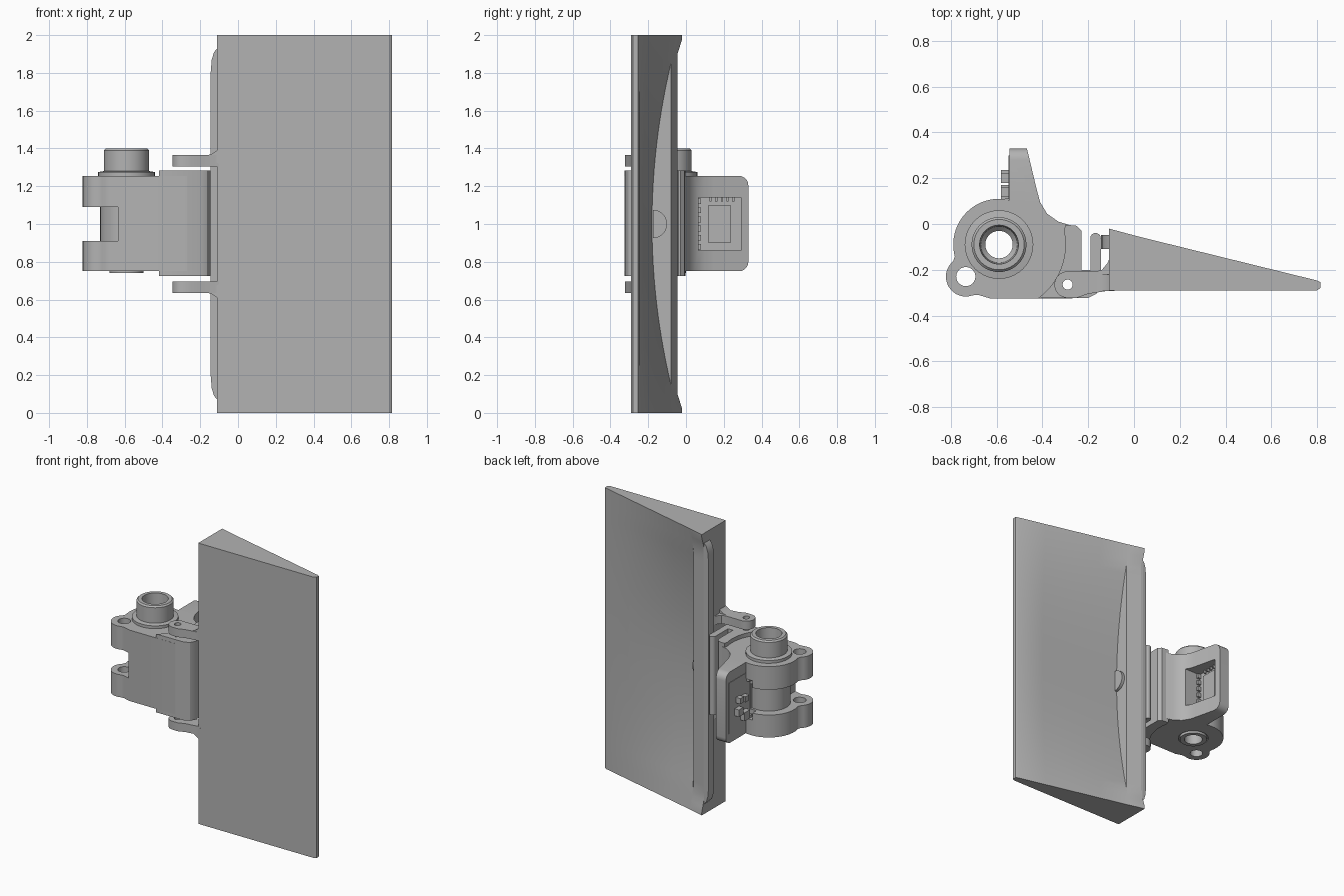
import bpy, bmesh
from math import sin, cos, radians, pi
from mathutils import Vector

cube = bpy.data.objects.get("Cube")
if cube:
    bpy.data.objects.remove(cube, do_unlink=True)

grey = bpy.data.materials.new("plain grey")
grey.use_nodes = True
grey.diffuse_color = (0.45, 0.45, 0.45, 1)
grey.node_tree.nodes["Principled BSDF"].inputs["Base Color"].default_value = grey.diffuse_color

AXIS = (-0.59, -0.09)    # main barrel
EAR = (-0.735, -0.23)    # bolt ear
PIVOT = (-0.29, -0.265)  # flap pivot


def finish(name, bm, smooth=True):
    bmesh.ops.recalc_face_normals(bm, faces=bm.faces)
    mesh = bpy.data.meshes.new(name)
    bm.to_mesh(mesh)
    bm.free()
    mesh.materials.append(grey)
    ob = bpy.data.objects.new(name, mesh)
    bpy.context.collection.objects.link(ob)
    if smooth:
        shade(ob)
    return ob


def shade(ob):
    bpy.ops.object.select_all(action="DESELECT")
    ob.select_set(True)
    bpy.context.view_layer.objects.active = ob
    bpy.ops.object.shade_smooth_by_angle(angle=radians(30))


def arc(center, r, start, end, n=16):
    angles = [radians(start + (end - start) * i / n) for i in range(n + 1)]
    return [(center[0] + r * cos(a), center[1] + r * sin(a)) for a in angles]


def prism_mesh(points, lo, hi, along="z"):
    bm = bmesh.new()
    place = (lambda a, b, h: (a, b, h)) if along == "z" else (lambda a, b, h: (a, h, b))
    face = bm.faces.new([bm.verts.new(place(a, b, lo)) for a, b in points])
    out = bmesh.ops.extrude_face_region(bm, geom=[face])
    verts = [v for v in out["geom"] if isinstance(v, bmesh.types.BMVert)]
    shift = Vector(place(0, 0, hi - lo))
    bmesh.ops.translate(bm, verts=verts, vec=shift)
    return bm


def prism(name, points, lo, hi, along="z"):
    return finish(name, prism_mesh(points, lo, hi, along))


def box(name, x, y, z):
    return prism(name, [(x[0], y[0]), (x[1], y[0]), (x[1], y[1]), (x[0], y[1])], *z)


def cut(ob, cutters):
    for cutter in cutters:
        cutter.hide_render = True
        mod = ob.modifiers.new("cut", "BOOLEAN")
        mod.operation = "DIFFERENCE"
        mod.solver = "EXACT"
        mod.object = cutter
        bpy.context.view_layer.objects.active = ob
        bpy.ops.object.modifier_apply(modifier=mod.name)
        bpy.data.objects.remove(cutter, do_unlink=True)
    shade(ob)


def drill(center, r):
    return prism("drill", arc(center, r, 0, 345, 23), 0.5, 1.6)


# Wedge flap: sections along z, with a dished back
def flap_section(z):
    d = abs(z - 1)
    if d < 0.85:
        dish, rim = -0.08 - 0.1 * (1 - (d / 0.85) ** 2), -0.08
    else:
        dish = rim = -0.08 + 0.03 * (d - 0.85) / 0.15
    tip = -0.045 + 0.025 * min(1, max(0, (d - 0.9) / 0.08))
    back = [(0.8 * t, dish + (-0.247 - dish) * t) for t in (1, 0.75, 0.5, 0.25, 0)]
    return [(-0.11, -0.29), (0.8, -0.29), (0.815, -0.28), (0.815, -0.255)] + back + [
        (-0.002, rim + 0.001), (-0.11, tip)]


bm = bmesh.new()
half = [0.05 * i for i in range(18)] + [0.9, 0.94, 0.98, 1]
rings = []
for z in [1 - d for d in reversed(half)] + [1 + d for d in half[1:]]:
    rings.append([bm.verts.new((x, y, z)) for x, y in flap_section(z)])
for low, high in zip(rings, rings[1:]):
    for i in range(len(low)):
        j = (i + 1) % len(low)
        bm.faces.new((low[i], low[j], high[j], high[i]))
bm.faces.new(rings[0])
bm.faces.new(rings[-1])
finish("flap", bm)

# Half-round boss in the dish
boss = [(y, 1 + z) for y, z in arc((-0.175, 0), 0.075, -90, 90)]
bm = bmesh.new()
face = bm.faces.new([bm.verts.new((-0.01, y, z)) for y, z in boss])
out = bmesh.ops.extrude_face_region(bm, geom=[face])
bmesh.ops.translate(bm, vec=(0.03, 0, 0),
                    verts=[v for v in out["geom"] if isinstance(v, bmesh.types.BMVert)])
finish("flap_boss", bm)

# Long lip along the thick edge of the flap
side = [(-0.145, 0.8), (-0.139, 0.87), (-0.127, 0.91), (-0.1, 0.94)]
lip = [(x, 1 + z) for x, z in reversed(side)] + [(x, 1 - z) for x, z in side]
prism("flap_lip", lip, -0.11, -0.047, "y")

# Hinge arms with flared roots
arm = arc(PIVOT, 0.058, 80, 270) + [
    (-0.25, -0.323), (-0.2, -0.305), (-0.1, -0.29), (-0.1, -0.13),
    (-0.115, -0.17), (-0.14, -0.2), (-0.17, -0.208), (-0.235, -0.208)]
for name, s in (("upper", 1), ("lower", -1)):
    lo, hi = sorted((1 + s * 0.305, 1 + s * 0.365))
    cut(prism(name + "_arm", arm, lo, hi), [drill(PIVOT, 0.022)])
    root = [(-0.18, 0.36), (-0.14, 0.37), (-0.11, 0.39), (-0.085, 0.415), (-0.085, 0.31)]
    prism(name + "_arm_root", [(x, 1 + s * z) for x, z in root], -0.292, -0.22, "y")

# Hinge body: barrel, bolt ear and rear wing in one outline
outline = arc(EAR, 0.087, 130, 290) + [
    (-0.68, -0.31), (-0.63, -0.325), (-0.27, -0.325), (-0.24, -0.2), (-0.24, -0.03),
    (-0.28, -0.005), (-0.33, 0.01), (-0.38, 0.045), (-0.41, 0.095), (-0.425, 0.15),
    (-0.468, 0.33), (-0.545, 0.33)] + arc(AXIS, 0.2, 77, 195, 24)
bm = prism_mesh(outline, 0.75, 1.255)
bm.edges.ensure_lookup_table()
corners = [e for e in bm.edges if all(v.co.y > 0.32 for v in e.verts)
           and abs(e.verts[0].co.z - e.verts[1].co.z) < 0.01]
bmesh.ops.bevel(bm, geom=corners, offset=0.05, segments=5, affect="EDGES", profile=0.5)
body = finish("hinge_body", bm)
cut(body, [
    box("gap", (-0.9, -0.635), (-0.4, 0.2), (0.91, 1.09)),
    box("rear_gap", (-0.7, -0.552), (-0.02, 0.2), (0.91, 1.09)),
    box("window", (-0.6, -0.3), (0.065, 0.29), (0.86, 1.14)),
    drill(AXIS, 0.1), drill(EAR, 0.042), drill(PIVOT, 0.022)])

# Taller knuckle block with a spring hook
hook = arc((-0.168, -0.062), 0.023, 0, 180, 8)
knuckle = [(-0.2, -0.323), (-0.165, -0.305), (-0.145, -0.27)] + hook + [
    (-0.191, -0.2), (-0.23, -0.2), (-0.23, -0.03), (-0.25, -0.008), (-0.3, -0.003)] + arc(
    AXIS, 0.29, 12, -54)
cut(prism("hinge_knuckle", knuckle, 0.725, 1.283), [drill(PIVOT, 0.022)])

# Turned bushing through the barrel
rings = [(0.06, 0.74), (0.09, 0.74), (0.09, 0.76), (0.14, 0.76), (0.14, 1.25), (0.15, 1.25),
         (0.15, 1.275), (0.12, 1.28), (0.12, 1.39), (0.11, 1.4), (0.085, 1.4), (0.08, 1.29),
         (0.06, 1.27)]
bm = bmesh.new()
verts = [bm.verts.new((r, 0, z)) for r, z in rings]
edges = [bm.edges.new((verts[i - 1], v)) for i, v in enumerate(verts)]
bmesh.ops.spin(bm, geom=verts + edges, cent=(0, 0, 0), axis=(0, 0, 1), angle=2 * pi,
               steps=40, use_duplicate=False)
bmesh.ops.remove_doubles(bm, verts=bm.verts, dist=0.0005)
bmesh.ops.translate(bm, verts=bm.verts, vec=(*AXIS, 0))
finish("bushing", bm)

# Panel in the wing window, with its small fittings
box("panel", (-0.548, -0.515), (0.06, 0.3), (0.82, 1.18))
box("panel_plate", (-0.515, -0.5), (0.12, 0.235), (0.9, 1.1))
for i in range(6):
    z = 0.88 + 0.048 * i
    box("panel_tooth", (-0.515, -0.49), (0.065, 0.08), (z - 0.015, z + 0.015))
for i in range(5):
    y = 0.13 + 0.03 * i
    box("panel_pin", (-0.515, -0.5), (y - 0.006, y + 0.006), (1.12, 1.14))
for y, z, w in ((0.14, 0.9, 0.03), (0.14, 1.02, 0.02), (0.2, 1.03, 0.02), (0.21, 0.95, 0.025)):
    box("panel_fitting", (-0.582, -0.54), (y - w, y + w), (z - w, z + w))
for z in (0.86, 1.14):
    box("panel_clip", (-0.57, -0.53), (0.07, 0.1), (z - 0.02, z + 0.02))
